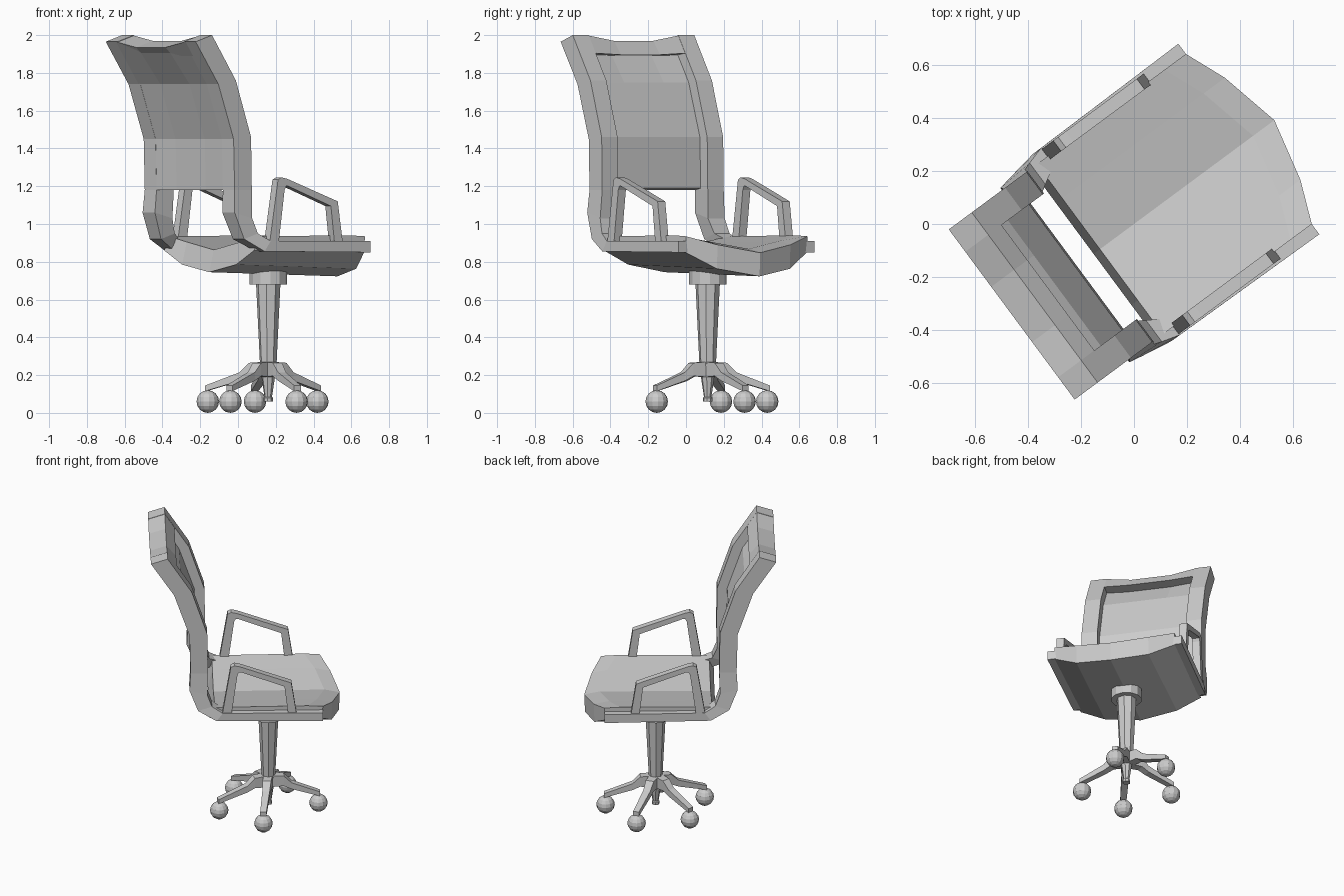
import bpy, bmesh, math
from mathutils import Vector, Matrix

if "Cube" in bpy.data.objects:
    bpy.data.objects.remove(bpy.data.objects["Cube"])

TURN = math.radians(36.5)      # chair is modelled facing +x, then turned
ROT = Matrix.Rotation(TURN, 3, 'Z')


def finish(name, bm, mirror=False):
    bmesh.ops.recalc_face_normals(bm, faces=bm.faces[:])
    me = bpy.data.meshes.new(name)
    bm.to_mesh(me)
    bm.free()
    ob = bpy.data.objects.new(name, me)
    bpy.context.collection.objects.link(ob)
    ob.rotation_euler.z = TURN
    if mirror:
        m = ob.modifiers.new("mirror", 'MIRROR')
        m.use_axis = (False, True, False)
        m.use_mirror_merge = False
    return ob


def loft(name, rings, mirror=False, closed=False):
    """Skin a list of equal-length point rings; cap the ends unless closed."""
    bm = bmesh.new()
    vr = [[bm.verts.new(p) for p in r] for r in rings]
    n = len(vr[0])
    pairs = list(zip(vr, vr[1:])) + ([(vr[-1], vr[0])] if closed else [])
    for a, b in pairs:
        for i in range(n):
            j = (i + 1) % n
            bm.faces.new((a[i], a[j], b[j], b[i]))
    if not closed:
        bm.faces.new(vr[0])
        bm.faces.new(vr[-1])
    return finish(name, bm, mirror)


def lathe(name, profile, centre, sides):
    rings = [[(centre[0] + r * math.cos(2 * math.pi * k / sides),
               centre[1] + r * math.sin(2 * math.pi * k / sides), z)
              for k in range(sides)] for r, z in profile]
    return loft(name, rings)


# side frame: back upright curving into the seat rail
# (back x, back z, front x, front z, inner y, outer y)
frame = [(-.575, 1.965, -.467, 2.0, .295, .40),
         (-.425, 1.74, -.31, 1.76, .295, .40),
         (-.325, 1.45, -.21, 1.46, .295, .40),
         (-.318, 1.18, -.205, 1.18, .295, .40),
         (-.325, 1.06, -.21, 1.03, .30, .41),
         (-.27, .92, -.18, .95, .32, .42),
         (-.15, .855, -.11, .91, .36, .44),
         (.54, .85, .54, .91, .385, .448)]
loft("side_frame", [[(bx, yi, bz), (bx, yo, bz), (fx, yo, fz), (fx, yi, fz)]
                    for bx, bz, fx, fz, yi, yo in frame], mirror=True)

# back panel: flush with the rear of the frame, recessed at the front
panel_rows = frame[:4]
cols = [(-.31, 0), (-.13, .02), (.13, .02), (.31, 0)]
rings = []
for y, d in cols:
    back = [(b[0] + d * .5, y, b[1] - (d * 1.5 if k == 0 else 0))
            for k, b in enumerate(panel_rows)]
    front = [(b[0] + .05, y, b[1] - (d * 1.5 if k == 0 else 0) + .01)
             for k, b in enumerate(panel_rows)]
    rings.append(back + front[::-1])
loft("back_panel", rings)

# top bar with a slightly sagging upper edge
loft("top_bar", [[(-.575, y, 1.965 - s), (-.467, y, 2.0 - s),
                  (-.405, y, 1.905 - s * .3), (-.525, y, 1.89)]
                 for y, s in [(-.31, 0), (-.13, .03), (.13, .03), (.31, 0)]])

# dished seat with a pointed front: (y, front x, top z, bottom z)
seat = [(.40, .54, .94, .85), (.24, .605, .91, .775), (0, .66, .868, .735)]
seat = [(-y, f, t, b) for y, f, t, b in seat] + \
       [(y, f, t, b) for y, f, t, b in seat[1::-1]]
loft("seat", [[(-.16, y, t - .005), (f - .1, y, t), (f, y, t - .005 - (.015 if abs(y) < .3 else 0)),
               (f - .005, y, b - (.012 if abs(y) < .3 else 0)), (-.19, y, b + .01)]
              for y, f, t, b in seat])

# armrest loops: outer and inner (x, z) outlines
outer = [(-.115, .89), (-.058, 1.235), (-.035, 1.247), (.0, 1.24), (.335, 1.12), (.37, .89)]
inner = [(-.055, .89), (-.015, 1.18), (-.005, 1.2), (.01, 1.2), (.29, 1.095), (.315, .89)]
loft("armrest", [[(o[0], .385, o[1]), (o[0], .435, o[1]),
                  (i[0], .435, i[1]), (i[0], .385, i[1])]
                 for o, i in zip(outer, inner)], mirror=True)

# central column and collar
hub = (.197, -.003)
lathe("collar", [(.1, .68), (.1, .75)], hub, 12)
lathe("column", [(.025, .06), (.025, .08), (.02, .085), (.036, .19), (.045, .27),
                 (.065, .68)], hub, 8)

# five legs with ball castors, placed by floor position
for wx, wy in [(-.16, .185), (.09, .43), (-.04, -.155), (.31, -.155), (.42, .31)]:
    p = ROT.transposed() @ Vector((wx, wy, 0))
    start = Vector((hub[0], hub[1], 0))
    d = p - start
    length = d.length
    d.normalize()
    side = Vector((-d.y, d.x, 0))
    leg = [(.02, .19, .27, .03), (.1, .195, .265, .028), (.15, .17, .215, .024),
           (length + .01, .115, .145, .02)]
    loft("leg", [[start + d * r + side * sg * w + Vector((0, 0, z))
                  for sg, z in ((-1, lo), (1, lo), (1, hi), (-1, hi))]
                 for r, lo, hi, w in leg])
    bm = bmesh.new()
    bmesh.ops.create_uvsphere(bm, u_segments=12, v_segments=8, radius=.06,
                              matrix=Matrix.Translation((p.x, p.y, .06)))
    finish("castor", bm)
